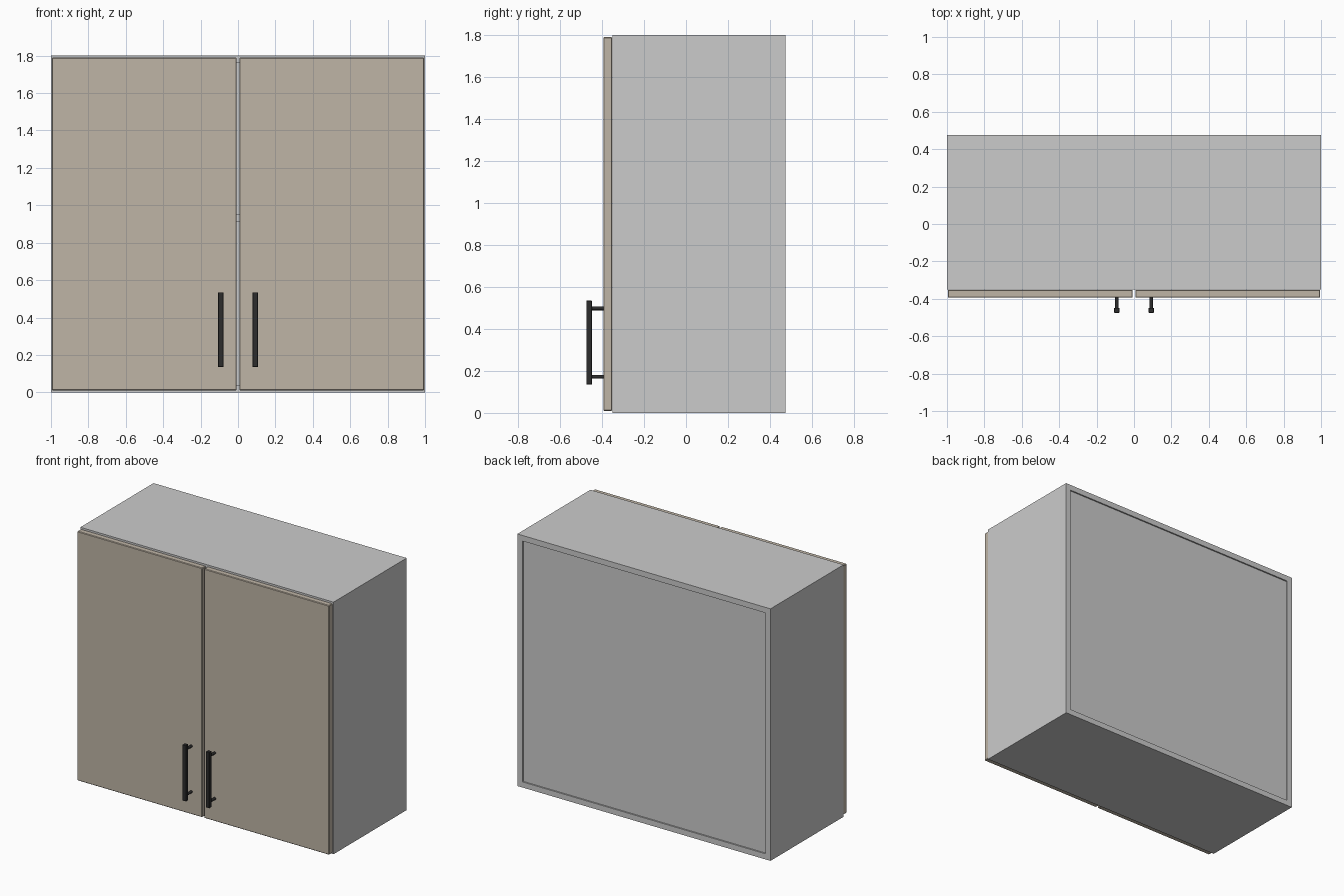
import bpy, bmesh
from mathutils import Matrix, Vector

if "Cube" in bpy.data.objects:
    bpy.data.objects.remove(bpy.data.objects["Cube"])


def material(name, rgb):
    m = bpy.data.materials.new(name)
    m.diffuse_color = (*rgb, 1)
    m.use_nodes = True
    m.node_tree.nodes["Principled BSDF"].inputs["Base Color"].default_value = m.diffuse_color
    return m


door_mat = material("beige_front", (0.52, 0.46, 0.38))
handle_mat = material("dark_metal", (0.025, 0.025, 0.025))


def finish(bm, name, mat=None, bevel=0):
    bmesh.ops.recalc_face_normals(bm, faces=bm.faces)
    me = bpy.data.meshes.new(name)
    bm.to_mesh(me)
    bm.free()
    ob = bpy.data.objects.new(name, me)
    bpy.context.collection.objects.link(ob)
    if mat:
        me.materials.append(mat)
    if bevel:
        b = ob.modifiers.new("soft_edge", "BEVEL")
        b.width = bevel
        b.segments = 1
    return ob


def box_bm(lo, hi):
    lo, hi = Vector(lo), Vector(hi)
    bm = bmesh.new()
    bmesh.ops.create_cube(bm, size=1, matrix=Matrix.Translation((lo + hi) / 2)
                          @ Matrix.Diagonal((*(hi - lo), 1)))
    return bm


T = 0.04                      # board thickness
FRONT, BACK, H = -0.35, 0.475, 1.8

# Carcass: a tube of four boards, open to front and back
bm = box_bm((-1, FRONT, 0), (1, BACK, H))
bm.normal_update()
ends = [f for f in bm.faces if abs(f.normal.y) > 0.9]
bmesh.ops.inset_individual(bm, faces=ends, thickness=T, use_even_offset=True)
rims = [e for f in ends for e in f.edges]
bmesh.ops.delete(bm, geom=ends, context="FACES_ONLY")
bmesh.ops.bridge_loops(bm, edges=rims)
finish(bm, "carcass")

# Slightly recessed back panel and the middle shelf
finish(box_bm((-1 + T, BACK - 0.03, T), (1 - T, BACK - 0.01, H - T)), "back_panel")
finish(box_bm((-1 + T, FRONT + 0.02, 0.91), (1 - T, BACK - 0.03, 0.95)), "shelf")

# Doors and bar handles, one per side
for side, s in (("left", -1), ("right", 1)):
    x0, x1 = sorted((s * 0.007, s * 0.995))
    finish(box_bm((x0, -0.394, 0.01), (x1, -0.352, 1.79)), side + "_door", door_mat, 0.004)

    x = s * 0.092
    finish(box_bm((x - 0.014, -0.475, 0.135), (x + 0.014, -0.448, 0.535)),
           side + "_handle_bar", handle_mat, 0.002)
    for label, z in (("lower", 0.172), ("upper", 0.498)):
        bm = bmesh.new()
        bmesh.ops.create_cone(bm, cap_ends=True, segments=16, radius1=0.009, radius2=0.009,
                              depth=0.06, matrix=Matrix.Translation((x, -0.422, z))
                              @ Matrix.Rotation(1.5707963, 4, "X"))
        post = finish(bm, f"{side}_handle_{label}_post", handle_mat)
        bpy.ops.object.select_all(action="DESELECT")
        post.select_set(True)
        bpy.context.view_layer.objects.active = post
        bpy.ops.object.shade_smooth_by_angle()
